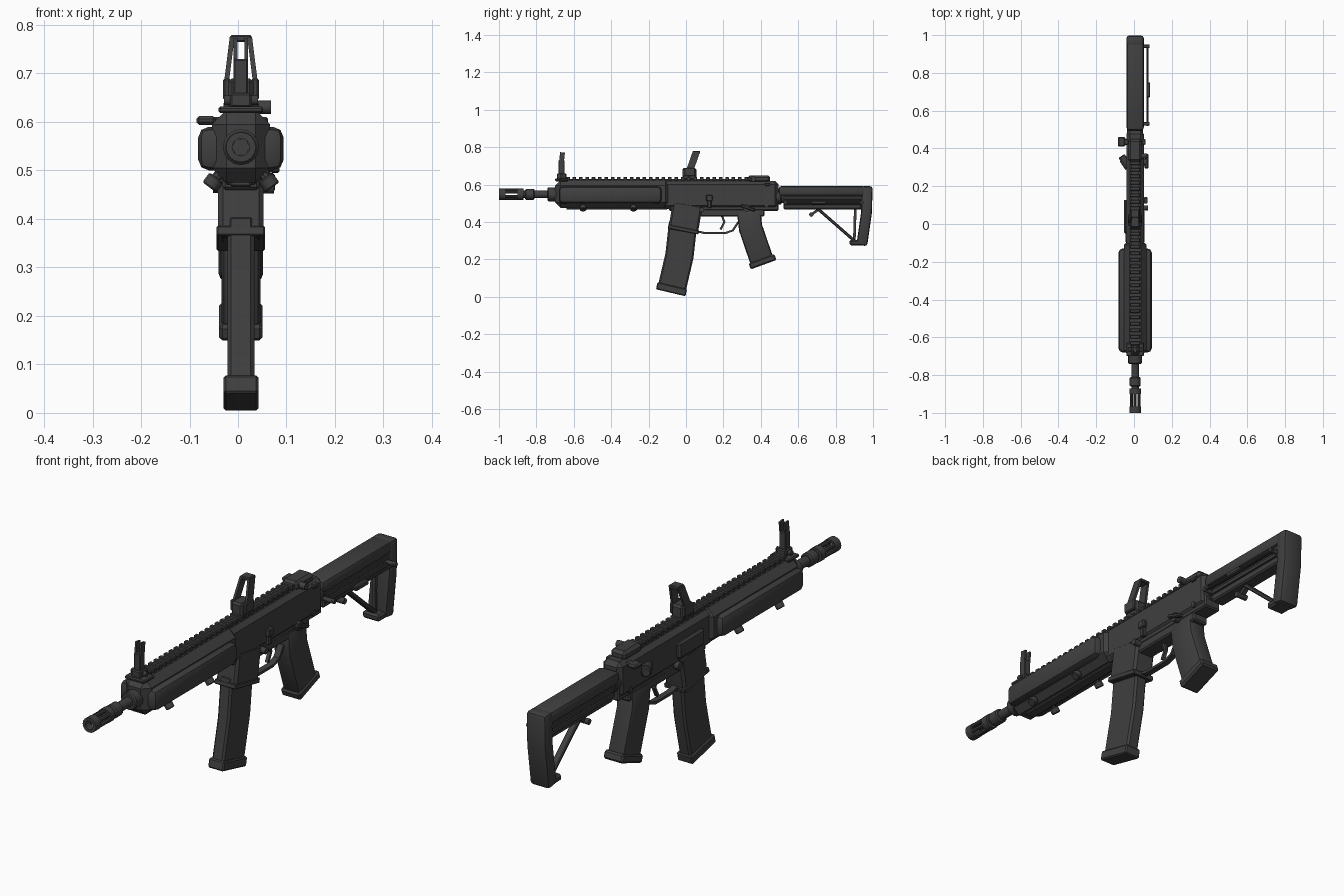
import bpy, bmesh, math
from mathutils import Vector

old = bpy.data.objects.get("Cube")
if old:
    bpy.data.objects.remove(old, do_unlink=True)

dark_grey = bpy.data.materials.new("dark_grey")
dark_grey.use_nodes = True
colour = (.05, .05, .05, 1)
dark_grey.diffuse_color = colour
dark_grey.node_tree.nodes["Principled BSDF"].inputs["Base Color"].default_value = colour

CENTRE = .006   # middle plane of the body
BORE = .548     # height of the barrel line
RAIL = .62      # underside of the rail teeth
parts = []


def skin(name, rings, bevel=0, segments=1, closed=False):
    """Join rings of points into one solid, then bevel its hard edges."""
    bm = bmesh.new()
    rows = [[bm.verts.new(p + Vector((CENTRE, 0, 0))) for p in ring] for ring in rings]
    count = len(rows[0])
    following = rows[1:] + rows[:1] if closed else rows[1:]
    for row, after in zip(rows, following):
        for i in range(count):
            j = (i + 1) % count
            bm.faces.new((row[i], row[j], after[j], after[i]))
    if not closed:
        bm.faces.new(rows[0])
        bm.faces.new(rows[-1])
    bmesh.ops.recalc_face_normals(bm, faces=bm.faces)
    if bevel:
        hard = [e for e in bm.edges if e.calc_face_angle(0) > .7]
        bmesh.ops.bevel(bm, geom=hard, offset=bevel, segments=segments,
                        affect='EDGES', profile=.5, clamp_overlap=True)
    mesh = bpy.data.meshes.new(name)
    bm.to_mesh(mesh)
    bm.free()
    mesh.materials.append(dark_grey)
    part = bpy.data.objects.new(name, mesh)
    bpy.context.collection.objects.link(part)
    parts.append(part)


def sweep(name, half, depth, path, bevel=.004, segments=1, x=0):
    """Bar of constant width and depth following a (y, z) path in the side plane."""
    points = [Vector((x, y, z)) for y, z in path]
    rings = []
    for i, p in enumerate(points):
        before, after = points[max(i - 1, 0)], points[min(i + 1, len(points) - 1)]
        along = (after - before).normalized()
        across = Vector((0, -along.z, along.y)) * depth / 2
        side = Vector((half, 0, 0))
        rings.append([p + side + across, p - side + across, p - side - across, p + side - across])
    skin(name, rings, bevel, segments)


def block(name, half, y, z, bevel=.004, segments=1, x=0):
    """Box with a half width, and ranges in y and z."""
    middle = sum(z) / 2
    sweep(name, half, z[1] - z[0], [(y[0], middle), (y[1], middle)], bevel, segments, x)


def rod(name, start, end, radius, bevel=0, sides=12):
    """Round bar between two points."""
    start, end = Vector(start), Vector(end)
    turn = (end - start).to_track_quat('Z', 'Y')
    circle = [turn @ Vector((radius * math.cos(t), radius * math.sin(t), 0))
              for t in (math.tau * i / sides for i in range(sides))]
    skin(name, [[p + c for c in circle] for p in (start, end)], bevel)


def barrel_part(name, y, radius, bevel=0, z=BORE):
    rod(name, (0, y[0], z), (0, y[1], z), radius, bevel, sides=16)


def pin(name, x, y, z, radius, bevel=0):
    rod(name, (x[0], y, z), (x[1], y, z), radius, bevel)


def ring(name, y, inner, outer, sides=16):
    corners = [(inner, y[0]), (outer, y[0]), (outer, y[1]), (inner, y[1])]
    skin(name, [[Vector((r * math.cos(t), depth, BORE + r * math.sin(t))) for r, depth in corners]
                for t in (math.tau * i / sides for i in range(sides))], closed=True)


# Muzzle device: two rings joined by bars
ring("muzzle_front_ring", (-1, -.965), .018, .031)
ring("muzzle_rear_ring", (-.9, -.87), .018, .031)
for i in range(6):
    turn = math.tau * (i + .5) / 6
    x, z = .023 * math.cos(turn), BORE + .023 * math.sin(turn)
    rod("muzzle_bar", (x, -.97, z), (x, -.89, z), .008, sides=8)

# Stepped barrel
barrel_part("barrel", (-.89, -.6), .02)
barrel_part("barrel_collar", (-.86, -.81), .029, .005)
barrel_part("gas_block", (-.74, -.66), .037, .005)

# Handguard core, rounded side covers and their pegs
block("handguard", .06, (-.7, -.08), (.475, .625), .03)
block("handguard_lower_rail", .022, (-.64, -.1), (.466, .49))
for side in (-1, 1):
    block("handguard_side_cover", .04, (-.68, -.13), (.5, .59), .022, 2, side * .048)
    for y in (-.55, -.28):
        rod("cover_peg", (side * .03, y, .51), (side * .06, y, .475), .01, sides=8)
        rod("cover_peg_knob", (side * .05, y, .485), (side * .065, y, .465), .018, .003)

# Top rail with teeth
block("rail_base", .02, (-.66, .4), (.6, RAIL + .01), 0)
for i in range(30):
    y = -.64 + i * .034
    block("rail_tooth", .027, (y, y + .019), (RAIL, RAIL + .022), .003)

# Upper and lower receiver with the magazine well
block("upper_receiver", .046, (-.13, .495), (.47, RAIL), .018)
block("lower_receiver", .038, (-.09, .495), (.46, .55), .006)
block("trigger_housing", .036, (.05, .42), (.43, .5), .006)
sweep("magazine_well", .047, .16, [(.01, .5), (-.016, .35)], .01)
sweep("magazine_well_lip", .05, .166, [(-.012, .37), (-.016, .35)], .003)

# Curved magazine and its base plate
sweep("magazine", .028, .152, [(-.015, .4), (-.035, .22), (-.077, .04)], .008)
sweep("magazine_base", .036, .162, [(-.073, .06), (-.082, .022)], .005)

# Trigger, guard and pistol grip
sweep("trigger_guard", .013, .011, [(.06, .35), (.1, .341), (.21, .341), (.25, .355), (.28, .4)], 0)
sweep("trigger", .007, .012, [(.19, .44), (.205, .4), (.185, .36)], 0)
sweep("pistol_grip", .04, .127, [(.335, .46), (.345, .37), (.41, .18)], .016, 2)
sweep("pistol_grip_base", .045, .146, [(.403, .205), (.415, .172)], .007)

# Controls on the left side
block("bolt_catch", .01, (.115, .135), (.475, .54), .003, x=.05)
block("bolt_catch_paddle", .01, (.108, .142), (.512, .545), x=.056)
pin("front_pin", (.03, .068), .085, .465, .013)
pin("safety_pivot", (.03, .06), .325, .475, .019)
sweep("safety_lever", .01, .016, [(.295, .488), (.37, .462)], x=.06)

# Port cover, forward assist and release on the right side
block("port_cover", .015, (-.05, .12), (.5, .57), .008, x=-.045)
rod("forward_assist", (-.03, .3, .54), (-.06, .345, .54), .025)
rod("forward_assist_button", (-.055, .335, .54), (-.072, .36, .54), .019, .004)
pin("magazine_release", (-.03, -.058), .11, .47, .017)
pin("rear_pin", (-.05, .05), .43, .49, .012)

# Charging handle and the folded sight at the end of the rail
block("charging_handle", .062, (.42, .45), (.594, .61), x=-.006)
block("charging_latch", .02, (.41, .46), (.594, .612), .006, x=-.072)
block("folded_sight", .036, (.33, .45), (.61, .65), .012)
pin("folded_sight_knob", (0, .062), .36, .63, .014)

# Front sight: base plate, stem and prongs
block("front_sight_base", .046, (-.7, -.63), (.618, .632))
block("front_sight_block", .022, (-.69, -.64), (.63, .66))
block("front_sight_stem", .015, (-.682, -.65), (.65, .73), .003)
pin("front_sight_pin", (-.035, .035), -.665, .645, .01)
for side in (-1, 1):
    sweep("front_sight_prong", .004, .026, [(-.666, .72), (-.66, .772)], 0, x=side * .011)

# Tilted sight with an open frame
block("frame_sight_base", .026, (-.02, .055), (.625, .69), .008)
for side in (-1, 1):
    block("frame_sight_ear", .008, (-.01, .05), (.645, .69), x=side * .029)
    low, high = Vector((side * .03, .022, .68)), Vector((side * .018, .055, .775))
    outline = [(-.005, -.02), (.005, -.02), (.005, .02), (-.005, .02)]
    skin("frame_sight_leg", [[p + Vector((x, y, 0)) for x, y in outline] for p in (low, high)])
block("frame_sight_top", .022, (.034, .076), (.765, .779), .003)

# Stock: tube, rounded shell, lower rail and side ribs
barrel_part("receiver_end_ring", (.47, .51), .042, .004, z=.535)
barrel_part("stock_tube", (.5, .96), .034, z=.535)
block("stock_shell", .046, (.495, .96), (.54, .593), .016, 2)
block("stock_lower_rail", .03, (.52, .94), (.468, .515), .006)
for side in (-1, 1):
    for z in (.5, .528):
        block("stock_side_rib", .005, (.52, .95), (z - .008, z + .008), .002, x=side * .036)

# Butt, foot and strut around the open triangle
sweep("stock_butt", .046, .058, [(.969, .592), (.965, .45), (.94, .275)], .014, 2)
block("stock_foot", .04, (.875, .95), (.275, .305), .008)
sweep("stock_strut", .015, .016, [(.7, .475), (.9, .3)])
sweep("stock_inner_bar", .007, .014, [(.905, .47), (.9, .3)], 0)
pin("stock_latch", (-.025, .025), .67, .44, .012)
sweep("stock_latch_arm", .01, .014, [(.67, .44), (.72, .475)], 0)

# Sling rod along the left of the stock
rod("sling_rod", (.066, .52, .505), (.066, .95, .505), .005, sides=8)
block("sling_rod_grip", .01, (.67, .75), (.495, .515), x=.07)
for y in (.53, .94):
    pin("sling_rod_mount", (.02, .076), y, .505, .009)

# Smooth shading with crisp edges
bpy.ops.object.select_all(action='DESELECT')
for part in parts:
    part.select_set(True)
bpy.context.view_layer.objects.active = parts[0]
bpy.ops.object.shade_smooth_by_angle(angle=math.radians(35))
